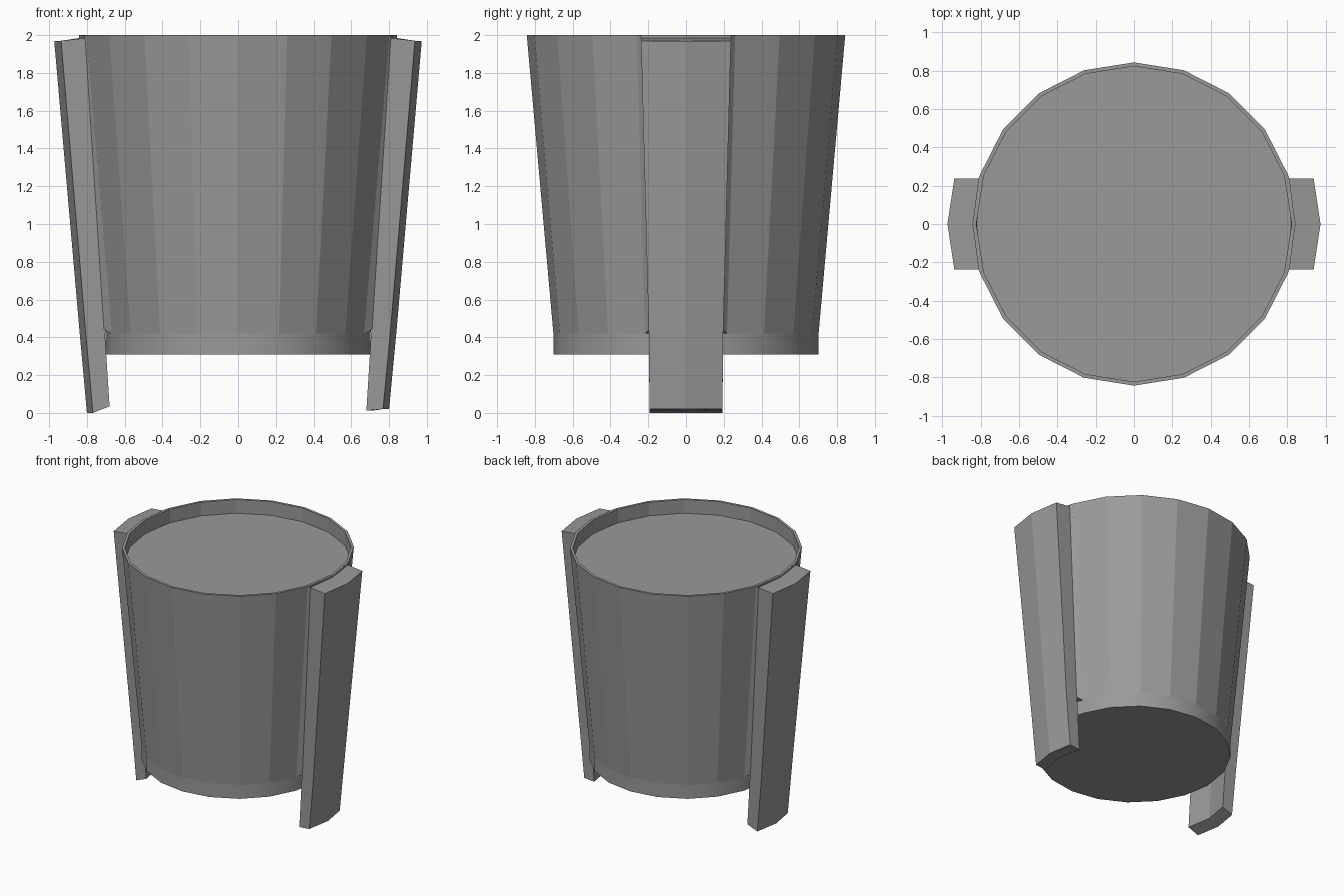
import bpy, bmesh
from math import cos, sin, pi

if "Cube" in bpy.data.objects:
    bpy.data.objects.remove(bpy.data.objects["Cube"])

SIDES = 20
STEP = 2 * pi / SIDES

# Dark grey used on every part
grey = bpy.data.materials.new("dark_grey")
grey.diffuse_color = (0.32, 0.32, 0.32, 1)
grey.use_nodes = True
grey.node_tree.nodes["Principled BSDF"].inputs["Base Color"].default_value = grey.diffuse_color


def finish(bm, name):
    bmesh.ops.recalc_face_normals(bm, faces=bm.faces)
    mesh = bpy.data.meshes.new(name)
    bm.to_mesh(mesh)
    bm.free()
    mesh.materials.append(grey)
    obj = bpy.data.objects.new(name, mesh)
    bpy.context.collection.objects.link(obj)
    return obj


def loft(name, loops, smooth_band=None):
    """Skin equal-length point loops, cap both ends; one band may be smooth."""
    bm = bmesh.new()
    rings = [[bm.verts.new(p) for p in loop] for loop in loops]
    n = len(rings[0])
    for k, (a, b) in enumerate(zip(rings, rings[1:])):
        for i in range(n):
            j = (i + 1) % n
            face = bm.faces.new((a[i], a[j], b[j], b[i]))
            if k == smooth_band:
                face.smooth = True
                for ends in ((a[i], a[j]), (b[i], b[j])):
                    bm.edges.get(ends).smooth = False
    bm.faces.new(rings[0])
    bm.faces.new(rings[-1])
    return finish(bm, name)


def ring(r, z):
    return [(r * cos(STEP * i), r * sin(STEP * i), z) for i in range(SIDES)]


# Bucket: smooth foot band, tapered wall, thin rim, recessed top surface
profile = [(0.702, 0.31), (0.702, 0.42), (0.843, 2.0), (0.823, 2.0), (0.823, 1.89)]
loft("bucket", [ring(r, z) for r, z in profile], smooth_band=0)


def chevron(side, outer, outer_edge, inner, inner_edge, w, z_out, z_in):
    """Six-point slat section following two facets of the bucket."""
    pts = [(inner_edge, -w, z_in), (outer_edge, -w, z_out), (outer, 0, z_out),
           (outer_edge, w, z_out), (inner_edge, w, z_in), (inner, 0, z_in)]
    return [(side * x, y, z) for x, y, z in pts]


def joint(side, r, back, x, w, z_edge, z_mid):
    """Section of the wedge between the bucket corners and the slat."""
    cx, cy = r * cos(STEP), r * sin(STEP)
    pts = [(cx, -cy, z_edge), (x, -w, z_mid), (x + 0.03, 0, z_mid),
           (x, w, z_mid), (cx, cy, z_edge), (back, 0, z_mid)]
    return [(side * px, y, z) for px, y, z in pts]


for side, label, z_out, z_in in ((-1, "left", 0.0, 0.035), (1, "right", 0.02, 0.012)):
    # Long side slat reaching to the ground
    loft(label + "_slat", [
        chevron(side, 0.80, 0.768, 0.712, 0.68, 0.193, z_out, z_in),
        chevron(side, 0.838, 0.806, 0.738, 0.706, 0.197, 0.42, 0.435),
        chevron(side, 0.973, 0.937, 0.838, 0.80, 0.238, 1.97, 1.985)])
    # Wedge joining the slat to the bucket wall
    loft(label + "_slat_joint", [
        joint(side, 0.702, 0.69, 0.71, 0.197, 0.42, 0.44),
        joint(side, 0.843, 0.83, 0.811, 0.238, 1.998, 1.998)])
